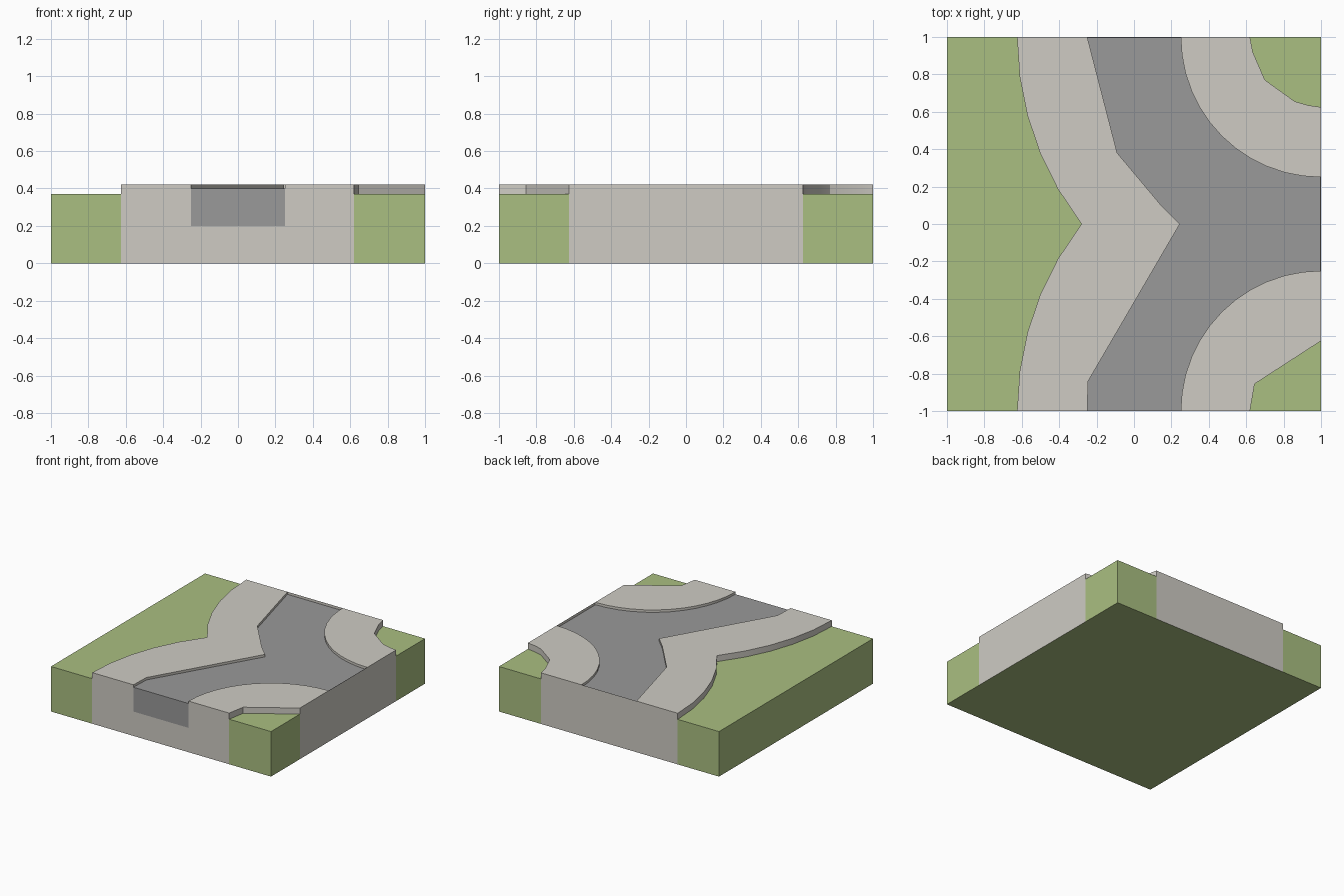
import bpy, bmesh
from math import sin, cos, radians

if "Cube" in bpy.data.objects:
    bpy.data.objects.remove(bpy.data.objects["Cube"])


def material(name, rgb):
    m = bpy.data.materials.new(name)
    m.diffuse_color = (*rgb, 1)
    m.use_nodes = True
    m.node_tree.nodes["Principled BSDF"].inputs["Base Color"].default_value = m.diffuse_color
    return m


GREEN = material("grass_green", (0.40, 0.52, 0.22))
STONE = material("pavement_stone", (0.62, 0.60, 0.55))
TARMAC = material("road_grey", (0.32, 0.32, 0.32))


def make(name, mat, prisms=(), quads=()):
    """Upright prisms (outline, z0, z1) without bottoms, plus loose quads."""
    bm = bmesh.new()
    for outline, z0, z1 in prisms:
        low = [bm.verts.new((x, y, z0)) for x, y in outline]
        top = [bm.verts.new((x, y, z1)) for x, y in outline]
        area = sum(a[0] * b[1] - b[0] * a[1]
                   for a, b in zip(outline, outline[1:] + outline[:1]))
        if area < 0:
            low.reverse()
            top.reverse()
        bm.faces.new(top)
        for i in range(len(low)):
            j = (i + 1) % len(low)
            bm.faces.new((low[i], low[j], top[j], top[i]))
    for q in quads:
        bm.faces.new([bm.verts.new(p) for p in q])
    me = bpy.data.meshes.new(name)
    bm.to_mesh(me)
    bm.free()
    ob = bpy.data.objects.new(name, me)
    me.materials.append(mat)
    bpy.context.collection.objects.link(ob)
    bpy.ops.object.select_all(action='DESELECT')
    ob.select_set(True)
    bpy.context.view_layer.objects.active = ob
    bpy.ops.object.shade_smooth_by_angle(angle=radians(30))
    return ob


def arc(r, angles, sy):
    """Arc about the right-hand corner (1, sy), starting on the y = sy edge."""
    return [(1 - r * cos(radians(a)), sy * (1 - r * sin(radians(a)))) for a in angles]


GRASS_Z, PAVE_Z, ROAD_Z, ROAD_LOW = 0.37, 0.42, 0.40, 0.20

# Boundary lines, running from front to back on the left
half = arc(1.625, (0, 7.5, 15, 22.5, 30, 37.98), -1)
grass_edge = half + [(x, -y) for x, y in half[-2::-1]]
kerb_left = [(-0.25, -1), (-0.245, -0.84), (0.245, 0), (0.145, 0.10),
             (-0.09, 0.38), (-0.25, 1)]

# Corner boundaries, running from the front/back edge to the right edge
steps = [i * 7.5 for i in range(13)]
kerb_front, kerb_back = arc(0.75, steps, -1), arc(0.75, steps, 1)
lawn_front = [(0.62, -1), (0.645, -0.855), (1, -0.625)]
lawn_back = [(0.62, 1), (0.635, 0.92), (0.70, 0.77), (0.86, 0.655),
             (0.93, 0.635), (1, 0.625)]

# Grass lawns and the base underside
make("grass", GREEN,
     [([(-1, -1)] + grass_edge + [(-1, 1)], 0, GRASS_Z),
      (lawn_front + [(1, -1)], 0, GRASS_Z),
      (lawn_back + [(1, 1)], 0, GRASS_Z)],
     [[(-1, -1, 0), (-1, 1, 0), (1, 1, 0), (1, -1, 0)]])

# Pavements, the bed under the road, and thin lips closing the back and right road ends
road = kerb_left + kerb_back + kerb_front[::-1]
make("pavement", STONE,
     [(grass_edge + kerb_left[::-1], 0, PAVE_Z),
      (kerb_front + lawn_front[::-1], 0, PAVE_Z),
      (kerb_back + lawn_back[::-1], 0, PAVE_Z),
      (road, 0, ROAD_LOW)],
     [[(1, -0.25, ROAD_LOW), (1, 0.25, ROAD_LOW), (1, 0.25, PAVE_Z), (1, -0.25, PAVE_Z)],
      [(0.25, 1, ROAD_LOW), (-0.25, 1, ROAD_LOW), (-0.25, 1, PAVE_Z), (0.25, 1, PAVE_Z)]])

# Road surface, set just inside the lips
make("road", TARMAC,
     [([(min(x, 0.998), min(y, 0.998)) for x, y in road], ROAD_LOW, ROAD_Z)])
